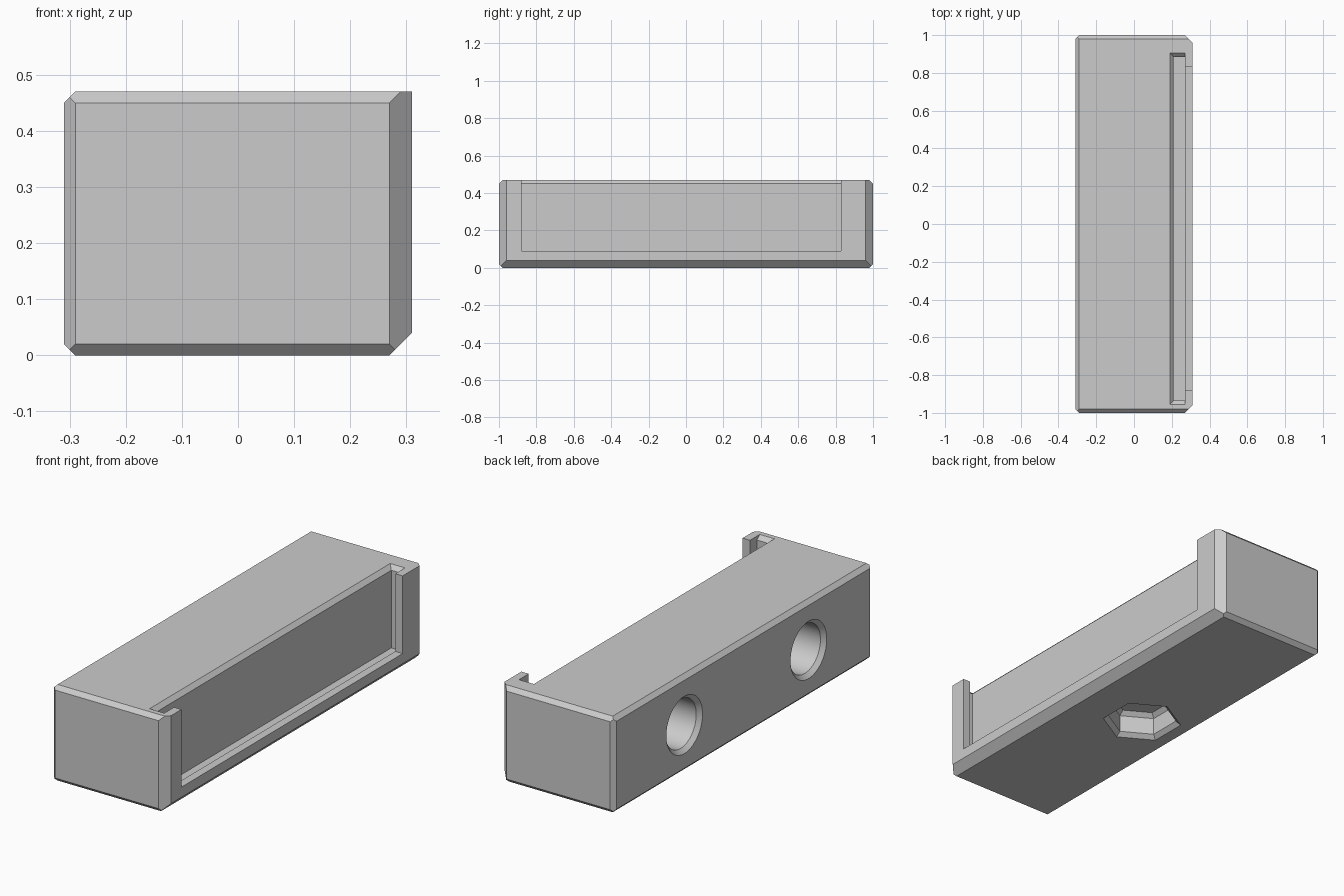
import bpy, bmesh, math
from mathutils import Vector

if "Cube" in bpy.data.objects:
    bpy.data.objects.remove(bpy.data.objects["Cube"], do_unlink=True)

grey = bpy.data.materials.new("plain_grey")
grey.use_nodes = True
grey.diffuse_color = (0.6, 0.6, 0.6, 1)
grey.node_tree.nodes["Principled BSDF"].inputs["Base Color"].default_value = grey.diffuse_color

HX, HY, TOP = 0.31, 1.0, 0.47
SMALL, LARGE = 0.02, 0.04
MID_Y = -0.025


def add_object(name, bm):
    bmesh.ops.recalc_face_normals(bm, faces=bm.faces)
    mesh = bpy.data.meshes.new(name)
    bm.to_mesh(mesh)
    bm.free()
    mesh.materials.append(grey)
    obj = bpy.data.objects.new(name, mesh)
    bpy.context.collection.objects.link(obj)
    return obj


def loft(name, rings):
    """Closed solid through rings of equal point count."""
    bm = bmesh.new()
    loops = [[bm.verts.new(p) for p in ring] for ring in rings]
    n = len(loops[0])
    for a, b in zip(loops, loops[1:]):
        for i in range(n):
            j = (i + 1) % n
            bm.faces.new((a[i], a[j], b[j], b[i]))
    bm.faces.new(loops[0])
    bm.faces.new(loops[-1])
    return add_object(name, bm)


def rect(x0, x1, y0, y1, z):
    return [(x0, y0, z), (x1, y0, z), (x1, y1, z), (x0, y1, z)]


def polygon(radius, sides):
    angles = [math.tau * i / sides for i in range(sides)]
    return [(radius * math.sin(a), radius * math.cos(a)) for a in angles]


# Block with chamfers sliced off its edges
bm = bmesh.new()
bmesh.ops.create_cube(bm, size=1)
for v in bm.verts:
    v.co = (v.co.x * 2 * HX, v.co.y * 2 * HY, (v.co.z + 0.5) * TOP)


def chamfer(direction, size):
    n = Vector(direction)
    corner = Vector((HX * n.x, HY * n.y, TOP if n.z > 0 else 0))
    geom = bm.verts[:] + bm.edges[:] + bm.faces[:]
    cut = bmesh.ops.bisect_plane(bm, geom=geom, plane_co=corner - n * size / 2,
                                 plane_no=n.normalized(), clear_outer=True)
    edges = [e for e in cut["geom_cut"] if isinstance(e, bmesh.types.BMEdge)]
    bmesh.ops.contextual_create(bm, geom=edges)


for side in (-1, 1):
    chamfer((-1, side, 0), SMALL)
    chamfer((1, side, 0), LARGE)
    chamfer((0, side, 1), SMALL)
    chamfer((0, side, -1), SMALL)
    chamfer((-1, 0, side), SMALL)
chamfer((1, 0, -1), LARGE)
body = add_object("holder_body", bm)

# Slot with a flared mouth, and the window in front of it
cutters = []
slot = []
for z, flare in ((0.07, 0), (TOP - SMALL, 0), (TOP + SMALL, 2 * SMALL)):
    slot.append(rect(0.21 - flare, 0.27, MID_Y - 0.91 - flare, MID_Y + 0.91 + flare, z))
cutters.append(loft("slot_cutter", slot))
window = [rect(0.25, 0.4, MID_Y - 0.855, MID_Y + 0.855, z) for z in (0.09, 0.6)]
cutters.append(loft("window_cutter", window))

# Two round sockets in the side
for side in (-1, 1):
    rings = []
    for depth, radius in ((-SMALL, 0.16), (SMALL, 0.12), (0.4, 0.12)):
        rings.append([(depth - HX, MID_Y + side * 0.48 + a, 0.232 + b)
                      for a, b in polygon(radius, 64)])
    cutters.append(loft("socket_cutter", rings))

# Hexagonal pocket underneath
rings = []
for z, radius in ((-SMALL, 0.208), (SMALL, 0.162), (0.105, 0.162), (0.125, 0.139)):
    rings.append([(a - 0.07, MID_Y + b, z) for a, b in polygon(radius, 6)])
cutters.append(loft("hex_cutter", rings))

# Cut everything out, then drop the cutters
bpy.context.view_layer.objects.active = body
for obj in bpy.context.selected_objects:
    obj.select_set(False)
body.select_set(True)
for cutter in cutters:
    cutter.hide_render = True
    mod = body.modifiers.new(cutter.name, "BOOLEAN")
    mod.operation = "DIFFERENCE"
    mod.solver = "EXACT"
    mod.object = cutter
    bpy.ops.object.modifier_apply(modifier=mod.name)
    bpy.data.objects.remove(cutter, do_unlink=True)
bpy.ops.object.shade_smooth_by_angle(angle=math.radians(25))
